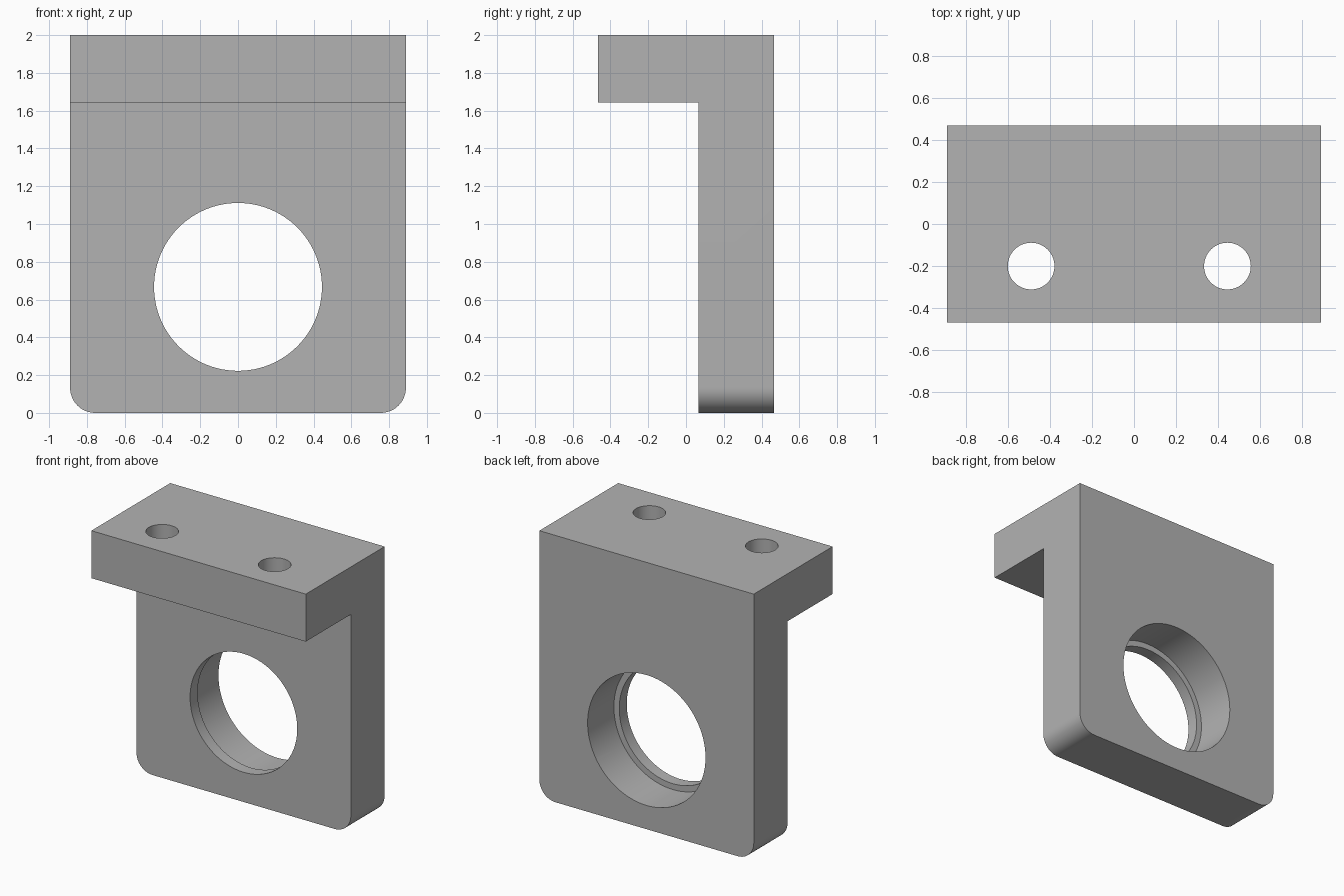
import bpy, bmesh, math

cube = bpy.data.objects.get("Cube")
if cube:
    bpy.data.objects.remove(cube, do_unlink=True)

# Main dimensions
HALF_W, HALF_D, HEIGHT = 0.889, 0.467, 2.0
WALL_FRONT, SHELF_UNDER = 0.067, 1.644
CORNER = 0.133
BORE_Z, LIP = 0.667, 0.089

grey = bpy.data.materials.new("plain_grey")
grey.use_nodes = True
colour = (0.45, 0.45, 0.45, 1)
grey.diffuse_color = colour
grey.node_tree.nodes["Principled BSDF"].inputs["Base Color"].default_value = colour


def make_bracket():
    """L-shaped side profile swept across the width, bottom corners rounded."""
    profile = [(WALL_FRONT, 0), (HALF_D, 0), (HALF_D, HEIGHT), (-HALF_D, HEIGHT),
               (-HALF_D, SHELF_UNDER), (WALL_FRONT, SHELF_UNDER)]
    bm = bmesh.new()
    face = bm.faces.new([bm.verts.new((-HALF_W, y, z)) for y, z in profile])
    swept = bmesh.ops.extrude_face_region(bm, geom=[face])["geom"]
    verts = [g for g in swept if isinstance(g, bmesh.types.BMVert)]
    bmesh.ops.translate(bm, verts=verts, vec=(2 * HALF_W, 0, 0))
    corners = [e for e in bm.edges
               if all(v.co.z < 0.01 for v in e.verts)
               and abs(e.verts[0].co.x - e.verts[1].co.x) < 0.01]
    bmesh.ops.bevel(bm, geom=corners, offset=CORNER, segments=12,
                    profile=0.5, affect='EDGES')
    bmesh.ops.recalc_face_normals(bm, faces=bm.faces)
    mesh = bpy.data.meshes.new("bracket")
    bm.to_mesh(mesh)
    bm.free()
    obj = bpy.data.objects.new("bracket", mesh)
    bpy.context.collection.objects.link(obj)
    mesh.materials.append(grey)
    return obj


def drill(target, name, radius, centre, length, along_y=False, sides=96):
    """Cut a round hole through the target."""
    turn = (math.pi / 2, 0, 0) if along_y else (0, 0, 0)
    bpy.ops.mesh.primitive_cylinder_add(vertices=sides, radius=radius, depth=length,
                                        location=centre, rotation=turn)
    cutter = bpy.context.object
    cutter.name = name
    cutter.hide_render = True
    cutter.data.materials.append(grey)
    mod = target.modifiers.new(name, 'BOOLEAN')
    mod.operation = 'DIFFERENCE'
    mod.solver = 'EXACT'
    mod.object = cutter
    bpy.context.view_layer.objects.active = target
    bpy.ops.object.modifier_apply(modifier=name)
    bpy.data.objects.remove(cutter, do_unlink=True)


bracket = make_bracket()

# Large opening, widened from the back so a thin lip stays at the front
drill(bracket, "front_opening", 0.4444, (0, 0.25, BORE_Z), 0.8, along_y=True)
seat_start, seat_end = WALL_FRONT + LIP, HALF_D + 0.1
drill(bracket, "bearing_seat", 0.489, (0, (seat_start + seat_end) / 2, BORE_Z),
      seat_end - seat_start, along_y=True)

# Screw holes with wider recesses on the underside of the shelf
for x in (-0.489, 0.444):
    drill(bracket, "screw_hole", 0.111, (x, -0.2, 1.8), 0.8, sides=64)
    drill(bracket, "screw_recess", 0.165, (x, -0.2, SHELF_UNDER), 0.266, sides=64)

# Smooth the round walls, keep the hard edges
bpy.ops.object.select_all(action='DESELECT')
bracket.select_set(True)
bpy.context.view_layer.objects.active = bracket
bpy.ops.object.shade_smooth_by_angle(angle=math.radians(30))
